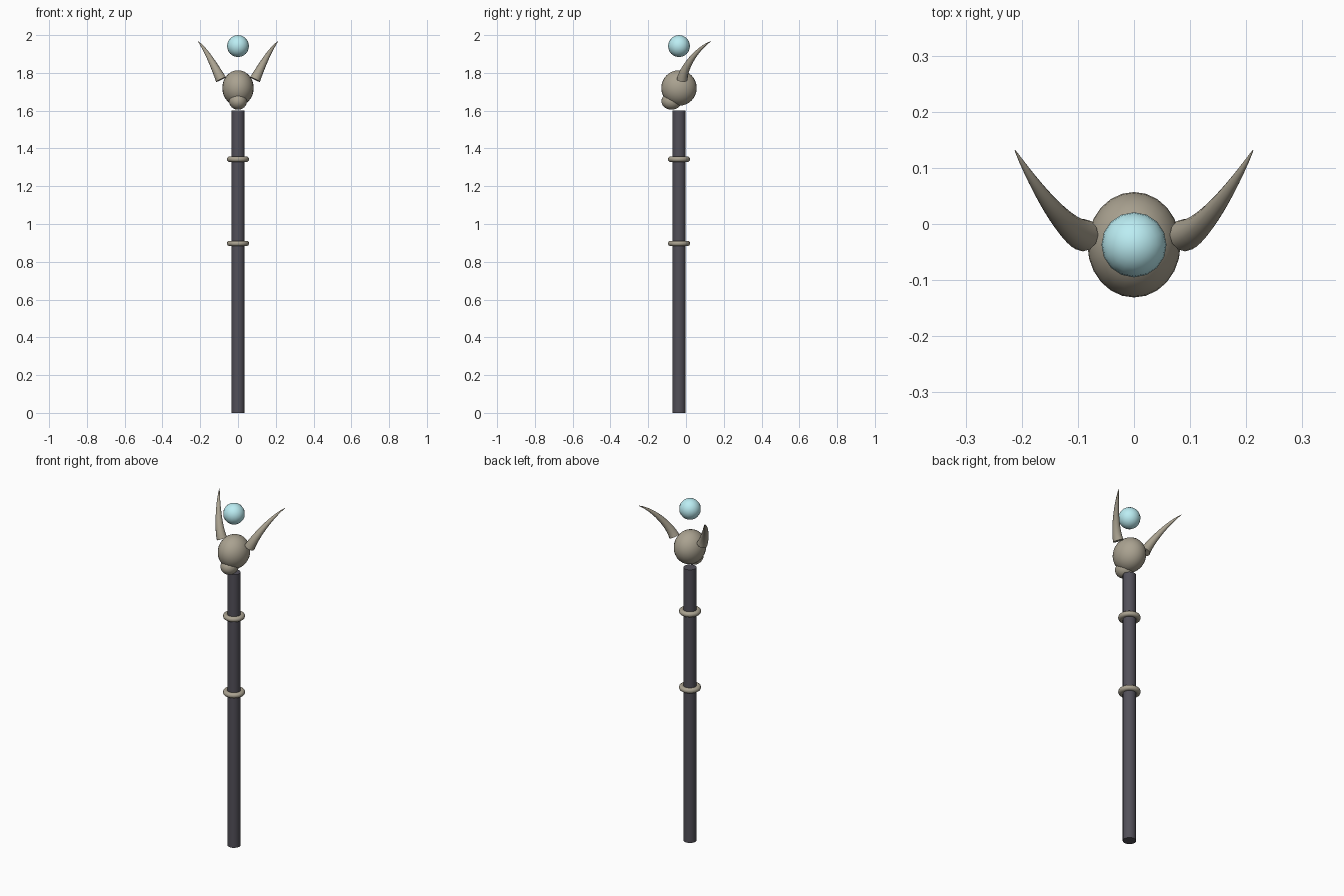
import bpy, bmesh, math
from mathutils import Vector

if "Cube" in bpy.data.objects:
    bpy.data.objects.remove(bpy.data.objects["Cube"])

CY = -0.037  # staff axis in y


def material(name, rgb):
    m = bpy.data.materials.new(name)
    m.diffuse_color = (*rgb, 1)
    m.use_nodes = True
    m.node_tree.nodes["Principled BSDF"].inputs["Base Color"].default_value = m.diffuse_color
    return m


bone = material("bone", (0.40, 0.36, 0.28))
wood = material("dark_wood", (0.085, 0.08, 0.10))
glow = material("pale_cyan", (0.50, 0.85, 0.90))


def finish(name, mat, angle=50):
    o = bpy.context.object
    o.name = name
    o.data.materials.append(mat)
    bpy.ops.object.shade_smooth_by_angle(angle=math.radians(angle))
    return o


def ellipsoid(name, mat, loc, radii, seg=24, rings=16):
    bpy.ops.mesh.primitive_uv_sphere_add(segments=seg, ring_count=rings, radius=1, location=loc)
    bpy.context.object.scale = radii
    bpy.ops.object.transform_apply(location=False, rotation=False, scale=True)
    return finish(name, mat)


# Shaft
bpy.ops.mesh.primitive_cylinder_add(vertices=16, radius=0.035, depth=1.6, location=(0, CY, 0.8))
finish("shaft", wood)

# Bone rings around the shaft
for i, z in enumerate((0.897, 1.343)):
    bpy.ops.mesh.primitive_torus_add(major_segments=24, minor_segments=10, major_radius=0.044,
                                     minor_radius=0.015, location=(0, CY, z))
    finish(f"ring_{i + 1}", bone)

# Skull and floating orb
ellipsoid("cranium", bone, (0, CY, 1.72), (0.083, 0.094, 0.094))
ellipsoid("jaw", bone, (0, -0.077, 1.65), (0.047, 0.053, 0.045))
ellipsoid("orb", glow, (0, CY, 1.942), (0.058, 0.058, 0.058), 16, 12)

# Curved, tapering horn swept along a Bezier, mirrored to the other side
P = [Vector(p) for p in ((0.09, -0.02, 1.765), (0.119, -0.014, 1.825),
                         (0.170, 0.056, 1.927), (0.212, 0.131, 1.967))]
SIDES, STEPS = 12, 12
bm = bmesh.new()
prev = None
for s in range(STEPS + 1):
    t = s / STEPS
    u = 1 - t
    c = P[0] * u**3 + P[1] * 3 * u * u * t + P[2] * 3 * u * t * t + P[3] * t**3
    d = ((P[1] - P[0]) * u * u + (P[2] - P[1]) * 2 * u * t + (P[3] - P[2]) * t * t).normalized()
    a = d.cross(Vector((0, 1, 0))).normalized()
    b = d.cross(a)
    r = 0.028 * u**0.9 + 0.001
    ring = [bm.verts.new(c + r * (a * math.cos(k * math.tau / SIDES) + b * math.sin(k * math.tau / SIDES)))
            for k in range(SIDES)]
    if prev:
        for k in range(SIDES):
            n = (k + 1) % SIDES
            bm.faces.new((prev[k], prev[n], ring[n], ring[k]))
    else:
        bm.faces.new(ring)
    prev = ring
bm.faces.new(prev)
bmesh.ops.recalc_face_normals(bm, faces=bm.faces)
mesh = bpy.data.meshes.new("horns")
bm.to_mesh(mesh)
bm.free()
horns = bpy.data.objects.new("horns", mesh)
bpy.context.collection.objects.link(horns)
bpy.ops.object.select_all(action="DESELECT")
horns.select_set(True)
bpy.context.view_layer.objects.active = horns
finish("horns", bone)
horns.modifiers.new("mirror", "MIRROR").use_axis[0] = True
